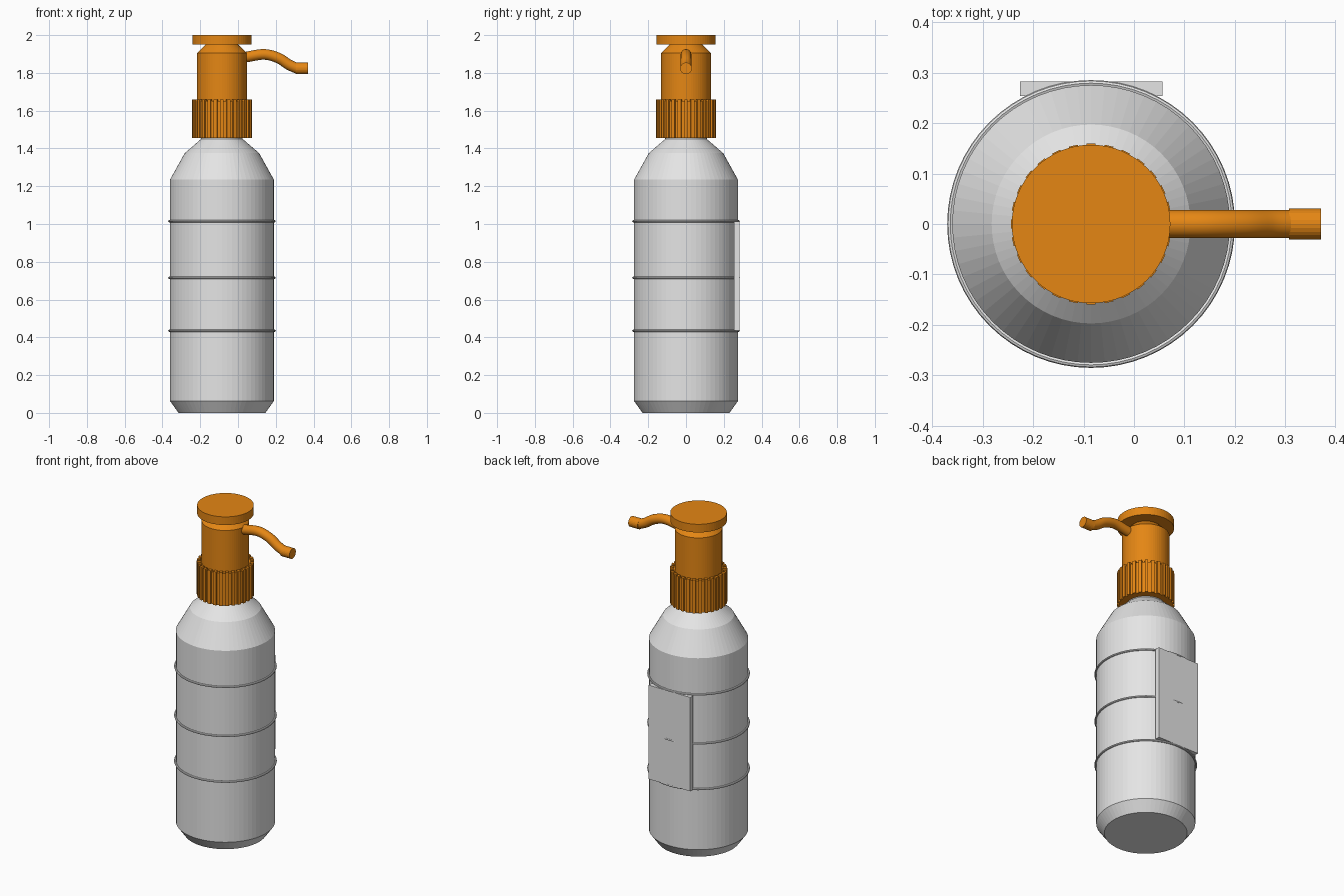
import bpy, bmesh, math
from mathutils import Vector, Matrix

if "Cube" in bpy.data.objects:
    bpy.data.objects.remove(bpy.data.objects["Cube"])

CX = -0.085   # bottle axis
SEG = 64


def material(name, rgb):
    m = bpy.data.materials.new(name)
    m.diffuse_color = (*rgb, 1)
    m.use_nodes = True
    m.node_tree.nodes["Principled BSDF"].inputs["Base Color"].default_value = m.diffuse_color
    return m


GREY = material("light grey plastic", (0.78, 0.78, 0.78))
ORANGE = material("orange plastic", (0.78, 0.24, 0.007))


def finish(name, bm, mat):
    bmesh.ops.recalc_face_normals(bm, faces=bm.faces)
    me = bpy.data.meshes.new(name)
    bm.to_mesh(me)
    bm.free()
    me.materials.append(mat)
    ob = bpy.data.objects.new(name, me)
    bpy.context.collection.objects.link(ob)
    return ob


def sweep(bm, rings):
    """Bridge a list of point rings and cap both ends."""
    loops = [[bm.verts.new(p) for p in ring] for ring in rings]
    n = len(loops[0])
    for a, b in zip(loops, loops[1:]):
        for i in range(n):
            j = (i + 1) % n
            bm.faces.new((a[i], a[j], b[j], b[i]))
    bm.faces.new(loops[0])
    bm.faces.new(loops[-1])


def lathe(name, profile, mat, seg=SEG):
    """Closed solid of revolution from (radius, z) points."""
    bm = bmesh.new()
    angles = [2 * math.pi * i / seg for i in range(seg)]
    sweep(bm, [[(CX + r * math.cos(a), r * math.sin(a), z) for a in angles]
               for r, z in profile])
    return finish(name, bm, mat)


def add_box(bm, size, matrix):
    bmesh.ops.create_cube(bm, size=1, matrix=matrix @ Matrix.Diagonal((*size, 1)))


# Bottle with bevelled foot, sloped shoulders and neck
lathe("bottle_body", [(0.23, 0), (0.275, 0.063), (0.275, 1.235), (0.197, 1.375),
                      (0.11, 1.45), (0.11, 1.5)], GREY)

# Raised rings around the bottle
for k, z in enumerate((0.435, 0.715, 1.015)):
    bpy.ops.mesh.primitive_torus_add(location=(CX, 0, z), major_radius=0.279,
                                     minor_radius=0.006, major_segments=SEG,
                                     minor_segments=8)
    ring = bpy.context.object
    ring.name = f"bottle_ring_{k + 1}"
    ring.data.materials.append(GREY)

# Flat label plate on the back
bm = bmesh.new()
add_box(bm, (0.282, 0.028, 0.575), Matrix.Translation((CX, 0.268, 0.725)))
finish("label_plate", bm, GREY)

# Ribbed screw collar
lathe("collar", [(0.15, 1.455), (0.15, 1.65)], ORANGE)
bm = bmesh.new()
for i in range(28):
    rot = Matrix.Rotation(2 * math.pi * i / 28, 4, 'Z')
    add_box(bm, (0.02, 0.018, 0.205),
            Matrix.Translation((CX, 0, 1.5575)) @ rot @ Matrix.Translation((0.149, 0, 0)))
finish("collar_ribs", bm, ORANGE)

# Pump housing with tapered top, and press disc
lathe("pump_housing", [(0.132, 1.6), (0.132, 1.905), (0.08, 1.955)], ORANGE)
lathe("press_disc", [(0.157, 1.95), (0.157, 2.0)], ORANGE)


def smooth_path(pts, steps=5):
    """Catmull-Rom samples through the points (x, z)."""
    p = [Vector((x, 0, z)) for x, z in pts]
    p = [2 * p[0] - p[1]] + p + [2 * p[-1] - p[-2]]
    out = []
    for a, b, c, d in zip(p, p[1:], p[2:], p[3:]):
        for s in range(steps):
            t = s / steps
            out.append(0.5 * (2 * b + (c - a) * t + (2 * a - 5 * b + 4 * c - d) * t * t
                              + (3 * b - a - 3 * c + d) * t ** 3))
    return out + [p[-2]]


def tube(name, path, r, mat, seg=24):
    bm = bmesh.new()
    rings = []
    for i, q in enumerate(path):
        t = (path[min(i + 1, len(path) - 1)] - path[max(i - 1, 0)]).normalized()
        up = t.cross(Vector((0, 1, 0)))
        rings.append([q + r * (math.cos(a) * Vector((0, 1, 0)) + math.sin(a) * up)
                      for a in (2 * math.pi * k / seg for k in range(seg))])
    sweep(bm, rings)
    return finish(name, bm, mat)


# Curved spout and nozzle tip
spout = tube("spout", smooth_path([(0.0, 1.875), (0.05, 1.885), (0.14, 1.898),
                                   (0.215, 1.878), (0.27, 1.843), (0.318, 1.822)]),
             0.028, ORANGE)
tube("nozzle_tip", [Vector((0.307, 0, 1.824)), Vector((0.37, 0, 1.824))], 0.031, ORANGE)

# Smooth the bent pipe only
for ob in bpy.context.selected_objects:
    ob.select_set(False)
spout.select_set(True)
bpy.context.view_layer.objects.active = spout
bpy.ops.object.shade_smooth_by_angle(angle=math.radians(35))
